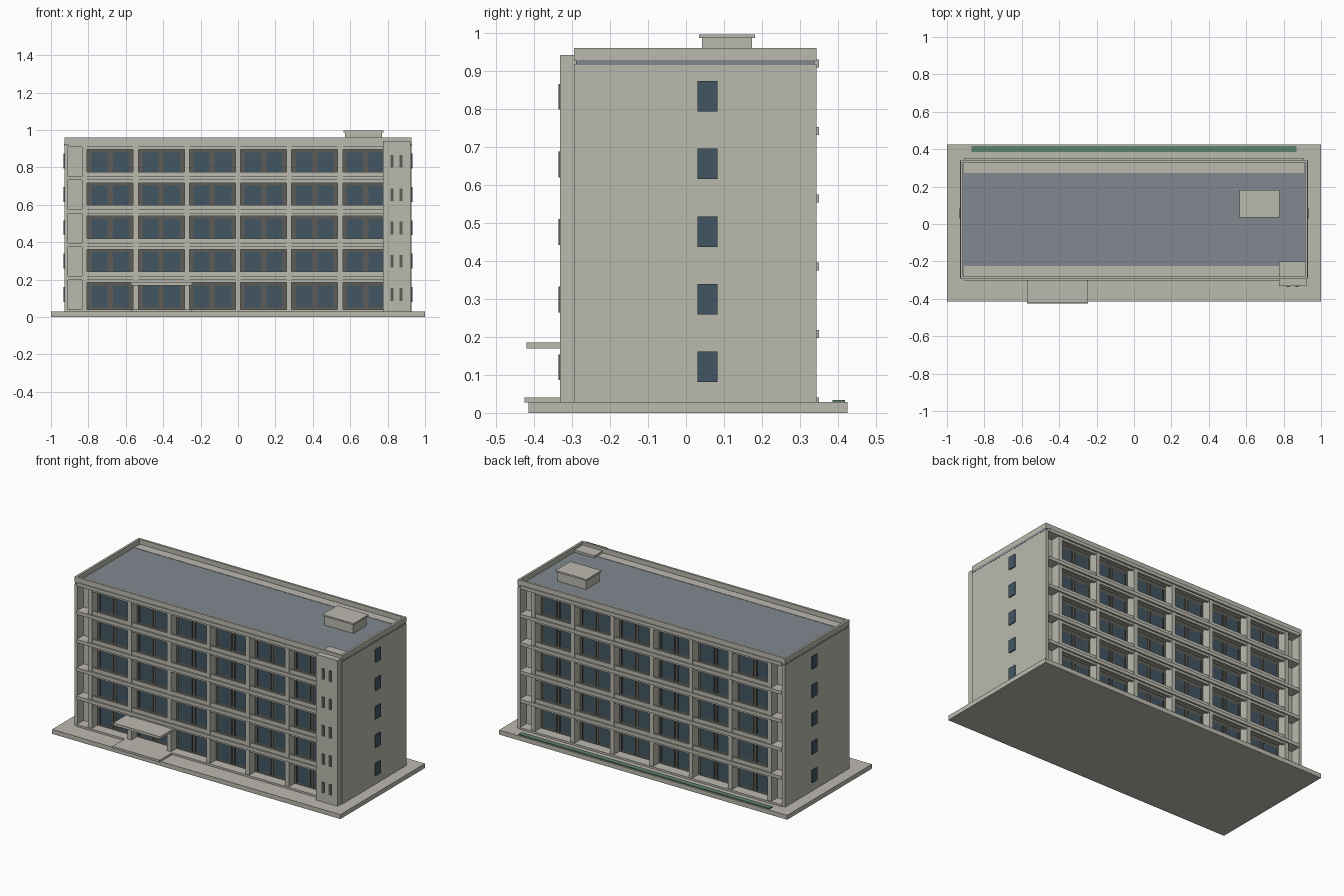
import bpy, bmesh
from mathutils import Matrix, Vector

if "Cube" in bpy.data.objects:
    bpy.data.objects.remove(bpy.data.objects["Cube"])


def material(name, rgb):
    m = bpy.data.materials.new(name)
    m.diffuse_color = (*rgb, 1)
    m.use_nodes = True
    m.node_tree.nodes["Principled BSDF"].inputs["Base Color"].default_value = m.diffuse_color
    return m


CONCRETE = material("warm concrete", (0.50, 0.49, 0.43))
ROOF = material("blue grey roofing", (0.22, 0.25, 0.28))
GLASS = material("dark blue glass", (0.054, 0.093, 0.127))
DARK = material("dark window surround", (0.11, 0.108, 0.095))
GREEN = material("hedge green", (0.11, 0.22, 0.15))


def boxes(name, mat, items):
    """One object from boxes given as (x0, x1, y0, y1, z0, z1)."""
    bm = bmesh.new()
    for x0, x1, y0, y1, z0, z1 in items:
        c = Vector(((x0 + x1) / 2, (y0 + y1) / 2, (z0 + z1) / 2))
        s = Vector((abs(x1 - x0), abs(y1 - y0), abs(z1 - z0)))
        bmesh.ops.create_cube(bm, size=1, matrix=Matrix.Translation(c) @ Matrix.Diagonal((*s, 1)))
    me = bpy.data.meshes.new(name)
    bm.to_mesh(me)
    bm.free()
    me.materials.append(mat)
    ob = bpy.data.objects.new(name, me)
    bpy.context.collection.objects.link(ob)
    return ob


YC = 0.024                 # centre line of the block in y
HALF = 0.319               # half depth of the end walls
WALL = 0.259               # half depth of the recessed window wall
STEP = 0.178               # storey height
FLOORS = [0.03 + STEP * i for i in range(5)]
LEVELS = FLOORS + [0.03 + STEP * 5]
COLS = [-0.82 + 0.82 / 3 * i for i in range(7)]
SIDES = (-1, 1)            # front and back


def ypair(s, a, b):
    return YC + s * a, YC + s * b


# Ground slab and planting strip
boxes("ground_slab", CONCRETE, [(-1, 1, -0.414, 0.425, 0, 0.028)])
boxes("planting_strip", GREEN, [(-0.87, 0.87, 0.385, 0.418, 0.026, 0.034)])

# Main body and end walls
boxes("building_core", CONCRETE, [(-0.915, 0.915, YC - WALL, YC + WALL, 0.028, 0.917)])
boxes("end_walls", CONCRETE, [(s * 0.908, s * 0.928, YC - HALF, YC + HALF, 0.028, 0.917) for s in SIDES])

# Floor slabs projecting at front and back
boxes("floor_slabs", CONCRETE, [
    (-0.908, 0.908, *ypair(s, WALL - 0.01, HALF + 0.007), max(z - 0.011, 0.02), z + 0.01)
    for z in LEVELS for s in SIDES])

# Columns
boxes("columns", CONCRETE, [
    (x - 0.0135, x + 0.0135, *ypair(s, WALL - 0.005, HALF), 0.028, 0.917)
    for x in COLS for s in SIDES])

# Beams under the slabs, and low balcony upstands on the upper floors
boxes("edge_beams", CONCRETE, [
    (-0.82, 0.82, *ypair(s, HALF - 0.02, HALF - 0.004), z - 0.025, z - 0.008)
    for z in LEVELS[1:] for s in SIDES])
boxes("balcony_upstands", CONCRETE, [
    (-0.82, 0.82, *ypair(s, HALF - 0.014, HALF - 0.004), z + 0.008, z + 0.034)
    for z in FLOORS[1:] for s in SIDES])

# Recessed bays: dark surround with two windows each
surrounds, panes, bars = [], [], []
for s in SIDES:
    for z in FLOORS:
        for a, b in zip(COLS, COLS[1:]):
            mid = (a + b) / 2
            surrounds.append((a + 0.0135, b - 0.0135, *ypair(s, WALL - 0.002, WALL + 0.004), z + 0.01, z + 0.167))
            for d in SIDES:
                c = mid + d * 0.058
                panes.append((c - 0.046, c + 0.046, *ypair(s, WALL, WALL + 0.008), z + 0.024, z + 0.138))
                for e in SIDES:
                    bars.append((c + e * 0.046 - 0.003, c + e * 0.046 + 0.003,
                                 *ypair(s, WALL, WALL + 0.011), z + 0.022, z + 0.14))
boxes("bay_surrounds", DARK, surrounds)
boxes("bay_windows", GLASS, panes)
boxes("window_jambs", DARK, bars)

# Small windows on the end walls
boxes("end_windows", GLASS, [
    (s * 0.926, s * 0.934, 0.030, 0.083, z + 0.051, z + 0.131)
    for z in FLOORS for s in SIDES])

# Stair tower with slit windows
boxes("stair_tower", CONCRETE, [(0.775, 0.923, -0.332, -0.2, 0.028, 0.942)])
boxes("stair_slits", DARK, [
    (x, x + 0.016, -0.336, -0.33, z + 0.056, z + 0.124)
    for z in FLOORS for x in (0.815, 0.864)])

# Roof deck and parapet
boxes("roof_deck", ROOF, [(-0.929, 0.929, YC - HALF + 0.005, YC + HALF - 0.005, 0.915, 0.928)])
boxes("parapet", CONCRETE,
      [(-0.928, 0.928, *ypair(s, HALF - 0.014, HALF), 0.926, 0.96) for s in SIDES] +
      [(s * 0.914, s * 0.928, YC - HALF + 0.014, YC + HALF - 0.014, 0.926, 0.96) for s in SIDES])

# Rooftop plant room
boxes("plant_room", CONCRETE, [(0.572, 0.770, 0.042, 0.174, 0.925, 0.988)])
boxes("plant_room_cap", CONCRETE, [(0.563, 0.778, 0.034, 0.182, 0.986, 0.996)])

# Entrance canopy and step
boxes("entrance_canopy", CONCRETE, [(-0.573, -0.246, -0.42, -0.285, 0.169, 0.185)])
boxes("entrance_step", CONCRETE, [(-0.573, -0.246, -0.425, -0.285, 0.027, 0.040)])
